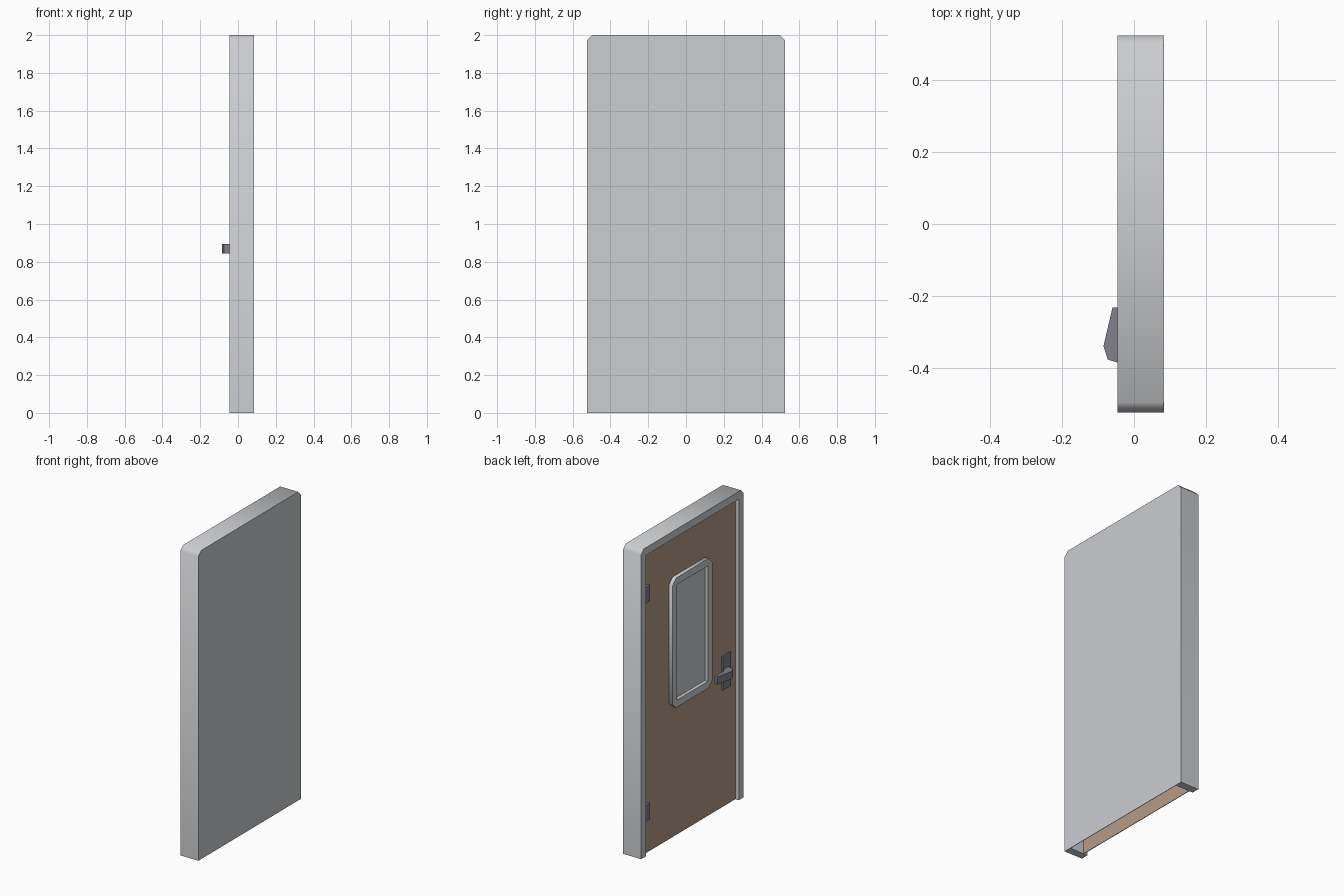
import bpy, bmesh, math
from mathutils import Vector

cube = bpy.data.objects.get("Cube")
if cube:
    bpy.data.objects.remove(cube, do_unlink=True)


def material(name, rgb):
    m = bpy.data.materials.new(name)
    m.use_nodes = True
    m.diffuse_color = (*rgb, 1)
    m.node_tree.nodes["Principled BSDF"].inputs["Base Color"].default_value = (*rgb, 1)
    return m


grey = material("frame_grey", (0.60, 0.61, 0.63))
brown = material("door_brown", (0.47, 0.33, 0.24))
metal = material("dark_metal", (0.225, 0.215, 0.266))


def finish(name, bm, mat, smooth=False):
    bmesh.ops.recalc_face_normals(bm, faces=bm.faces)
    mesh = bpy.data.meshes.new(name)
    bm.to_mesh(mesh)
    bm.free()
    mesh.materials.append(mat)
    if smooth:
        mesh.shade_smooth()
        mesh.set_sharp_from_angle(angle=math.radians(50))
    ob = bpy.data.objects.new(name, mesh)
    bpy.context.collection.objects.link(ob)
    return ob


def prism(name, outline, offset, mat, smooth=False):
    """Extrude a closed outline of 3D points along the offset."""
    bm = bmesh.new()
    face = bm.faces.new([bm.verts.new(p) for p in outline])
    new = bmesh.ops.extrude_face_region(bm, geom=[face])["geom"]
    bmesh.ops.translate(bm, vec=Vector(offset),
                        verts=[v for v in new if isinstance(v, bmesh.types.BMVert)])
    # the extrusion leaves the starting cap behind only when it is kept explicitly
    if not face.is_valid or all(e.is_boundary for e in face.edges):
        bmesh.ops.holes_fill(bm, edges=[e for e in bm.edges if e.is_boundary])
    return finish(name, bm, mat, smooth)


def box(name, x, y, z, mat):
    pts = [(x[0], a, b) for a, b in ((y[0], z[0]), (y[1], z[0]), (y[1], z[1]), (y[0], z[1]))]
    return prism(name, pts, (x[1] - x[0], 0, 0), mat)


FRONT, BACK, DOOR = -0.046, 0.084, -0.021
HALF, INNER, CUT = 0.525, 0.475, 0.028

# Frame: upside-down U with clipped top corners
shell = [(-HALF, 0), (-HALF, 2 - CUT), (CUT - HALF, 2), (HALF - CUT, 2), (HALF, 2 - CUT), (HALF, 0)]
opening = [(INNER, 0), (INNER, 1.95), (-INNER, 1.95), (-INNER, 0)]
prism("door_frame", [(FRONT, y, z) for y, z in shell + opening], (BACK - FRONT - 0.003, 0, 0), grey, True)

# Thin panel closing the rear of the hollow frame
prism("rear_panel", [(BACK - 0.003, y, z) for y, z in shell], (0.003, 0, 0), grey)

# Door leaf
box("door_leaf", (DOOR, DOOR + 0.004), (-INNER, INNER), (0, 1.95), brown)


# Window surround: clipped outer corners, square inner corners
def window_surround(half, low, high, cut, rim):
    outer = []
    for sy, sz in ((-1, -1), (1, -1), (1, 1), (-1, 1)):
        z = low if sz < 0 else high
        pair = [(sy * half, z - sz * cut), (sy * (half - cut), z)]
        outer += pair if sy * sz > 0 else pair[::-1]
    h = half - rim
    inner = [(-h, low + rim), (h, low + rim), (h, high - rim), (-h, high - rim)]
    bm = bmesh.new()
    loops = [([bm.verts.new((x, *p)) for p in outer], [bm.verts.new((x, *p)) for p in inner])
             for x in (FRONT, DOOR)]
    for o, i in loops:
        for k in range(4):
            n = (k + 1) % 4
            bm.faces.new((o[2 * k], o[2 * k + 1], i[k]))
            bm.faces.new((o[2 * k + 1], o[2 * n], i[n], i[k]))
    for a, b in zip(*loops):
        for k in range(len(a)):
            n = (k + 1) % len(a)
            bm.faces.new((a[k], a[n], b[n], b[k]))
    finish("window_surround", bm, grey, True)


window_surround(0.205, 0.845, 1.685, 0.038, 0.046)
box("window_pane", (DOOR - 0.003, DOOR), (-0.159, 0.159), (0.891, 1.639), grey)

# Hinges
for name, z in (("lower_hinge", 0.215), ("upper_hinge", 1.63)):
    box(name, (-0.036, DOOR), (0.418, INNER), (z, z + 0.105), metal)

# Handle: plate and angled lever
box("handle_plate", (-0.03, DOOR), (-0.42, -0.335), (0.76, 0.98), metal)
lever = [(-0.06, -0.233), (-0.042, -0.233), (-0.046, -0.32), (-0.03, -0.345),
         (-0.03, -0.391), (-0.073, -0.378), (-0.085, -0.34)]
prism("handle_lever", [(x, y, 0.845) for x, y in lever], (0, 0, 0.05), metal)
